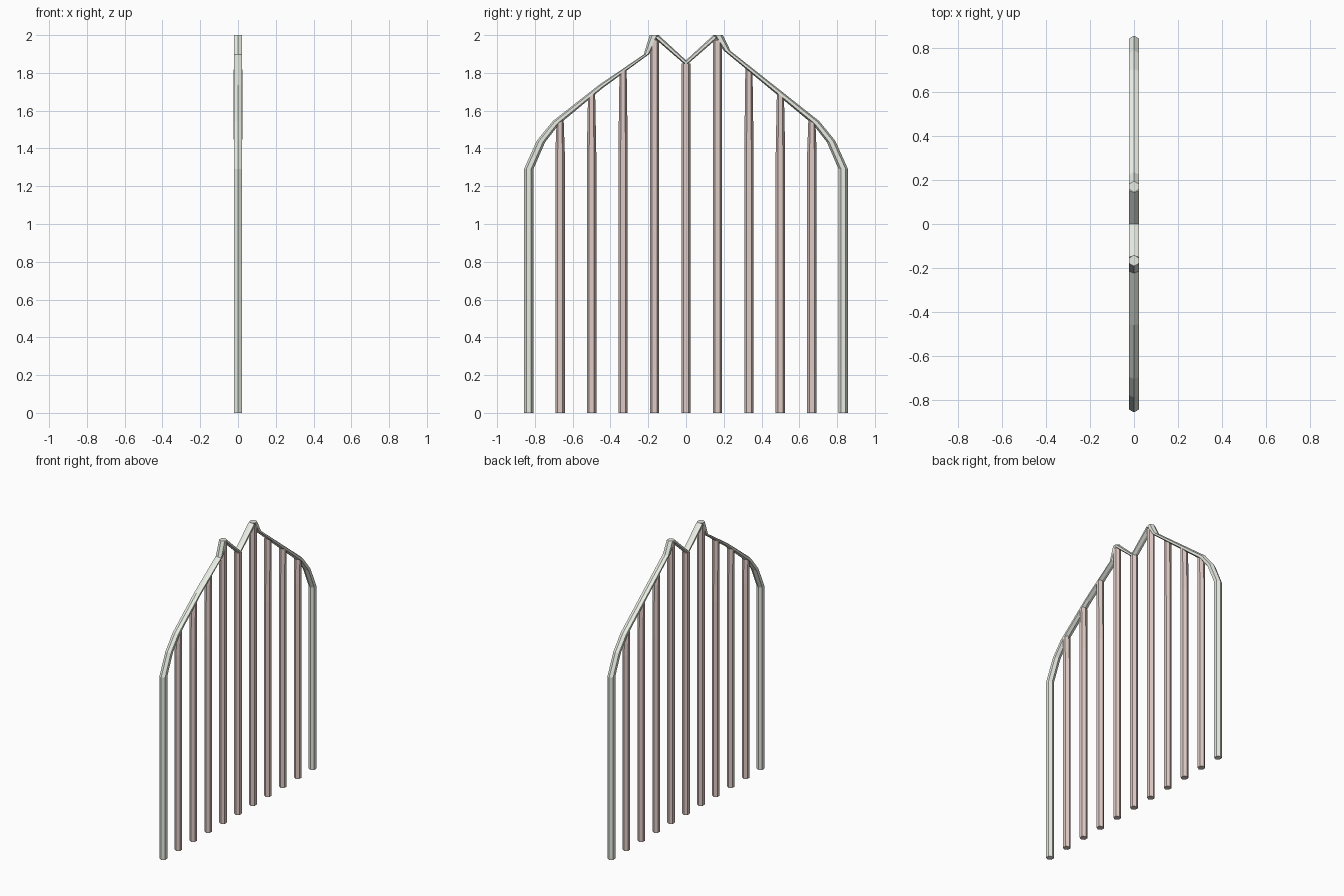
import bpy, bmesh

if "Cube" in bpy.data.objects:
    bpy.data.objects.remove(bpy.data.objects["Cube"])

AP = 0.0217  # half width across the flats (x direction)


def material(name, color):
    m = bpy.data.materials.new(name)
    m.diffuse_color = (*color, 1)
    m.use_nodes = True
    m.node_tree.nodes["Principled BSDF"].inputs["Base Color"].default_value = m.diffuse_color
    return m


frame_mat = material("pale_frame", (0.80, 0.84, 0.76))
bar_mat = material("rose_bar", (0.74, 0.60, 0.56))


def hex_sweep(name, rings, mat):
    """Loft hexagons; each ring is (y, z, corner dy, corner dz, half x width)."""
    bm = bmesh.new()
    loops = []
    for y, z, dy, dz, ax in rings:
        loops.append([bm.verts.new((sx * ax, y + k * dy, z + k * dz))
                      for sx, k in ((0, 1), (1, .5), (1, -.5), (0, -1), (-1, -.5), (-1, .5))])
    for a, b in zip(loops, loops[1:]):
        for i in range(6):
            j = (i + 1) % 6
            bm.faces.new((a[i], a[j], b[j], b[i]))
    bm.faces.new(loops[0])
    bm.faces.new(loops[-1])
    bmesh.ops.recalc_face_normals(bm, faces=bm.faces)
    me = bpy.data.meshes.new(name)
    bm.to_mesh(me)
    bm.free()
    me.materials.append(mat)
    ob = bpy.data.objects.new(name, me)
    bpy.context.collection.objects.link(ob)
    return ob


# Outer frame arms: post, bent shoulder, slope, peak (left has one more bend)
shoulder = [(.833, 0, .025, 0), (.833, 1.29, .025, 0),
            (.768, 1.437, .022, .004), (.689, 1.536, .016, .009)]
left = [(-y, z, -dy, dz) for y, z, dy, dz in shoulder]
left += [(-.452, 1.727, -.009, .009), (-.207, 1.90, -.017, -.003), (-.167, 2.0, -.025, 0)]
right = shoulder + [(.218, 1.917, .018, -.001), (.17, 2.0, .025, 0)]
hex_sweep("frame_left", [(*r, AP) for r in left], frame_mat)
hex_sweep("frame_right", [(*r, AP) for r in right], frame_mat)

# V-shaped dip between the peaks
dip = [(-.155, 1.991, .010, .009), (0, 1.853, 0, .014), (.155, 1.991, -.010, .009)]
hex_sweep("frame_dip", [(*r, AP) for r in dip], frame_mat)

# Vertical bars; the sloped-side ones narrow towards the top
for i, top in enumerate((1.85, 1.975, 1.81, 1.68, 1.54)):
    for s in ((1,) if i == 0 else (-1, 1)):
        y = s * i * 0.1667
        rings = [(y, 0, s * .025, 0, AP)]
        if i >= 2:
            rings += [(y, 1.38, s * .025, 0, AP), (y, top, s * .019, -.013, .0235)]
        else:
            rings.append((y, top, s * .025, 0, AP))
        hex_sweep(f"bar_{i}_{'right' if s > 0 else 'left'}", rings, bar_mat)
